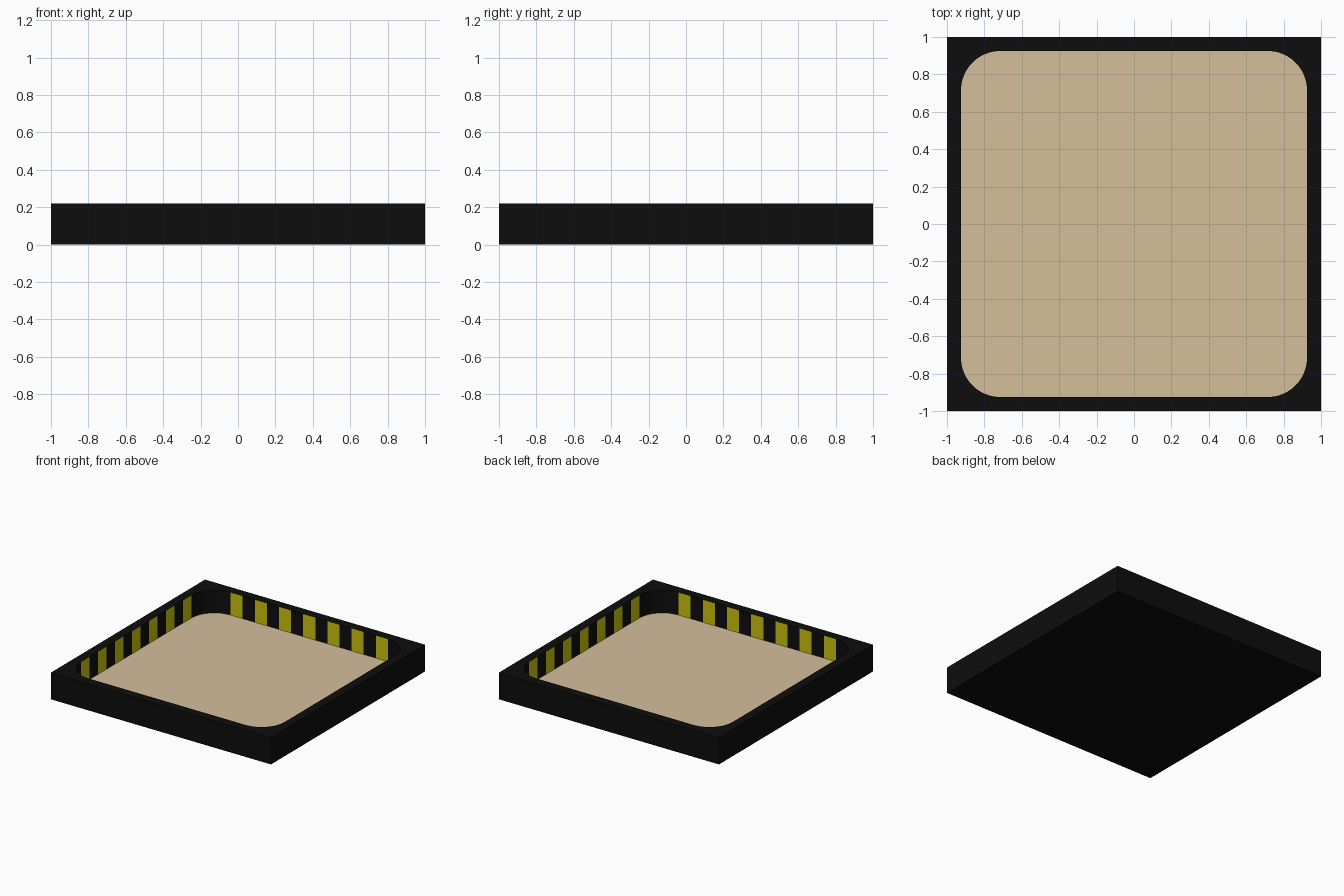
import bpy, bmesh
from math import sin, cos, pi

if "Cube" in bpy.data.objects:
    bpy.data.objects.remove(bpy.data.objects["Cube"])

HALF, HEIGHT = 1.0, 0.22        # outer block
INNER, RADIUS = 0.925, 0.21     # rounded opening
FLOOR_Z = 0.033
ARC, BANDS = 16, 13             # corner segments, stripe bands per wall
CORNERS = [(-1, -1), (1, -1), (1, 1), (-1, 1)]


def material(name, color):
    m = bpy.data.materials.new(name)
    m.diffuse_color = (*color, 1)
    m.use_nodes = True
    m.node_tree.nodes["Principled BSDF"].inputs["Base Color"].default_value = m.diffuse_color
    return m


def make_object(name, bm, mats):
    bmesh.ops.recalc_face_normals(bm, faces=bm.faces[:])
    mesh = bpy.data.meshes.new(name)
    bm.to_mesh(mesh)
    bm.free()
    for m in mats:
        mesh.materials.append(m)
    ob = bpy.data.objects.new(name, mesh)
    bpy.context.collection.objects.link(ob)
    return ob


def opening_outline():
    """Counter-clockwise rounded square; straight runs are cut into bands."""
    c, pts = INNER - RADIUS, []
    for k, (sx, sy) in enumerate(CORNERS):
        for i in range(ARC + 1):
            a = pi + (k + i / ARC) * pi / 2
            pts.append((sx * c + RADIUS * cos(a), sy * c + RADIUS * sin(a)))
        x0, y0 = pts[-1]
        nx, ny = CORNERS[(k + 1) % 4]
        dx, dy = (nx - sx) * c, (ny - sy) * c
        pts += [(x0 + dx * i / BANDS, y0 + dy * i / BANDS) for i in range(1, BANDS)]
    return pts


black = material("black", (0.004, 0.004, 0.004))
yellow = material("yellow", (0.6, 0.55, 0.005))
sand = material("sand", (0.66, 0.52, 0.33))
outline = opening_outline()
total, per_side = len(outline), len(outline) // 4

# Frame: outer block, flat rim and striped inner walls
bm = bmesh.new()
low = [bm.verts.new((x * HALF, y * HALF, 0)) for x, y in CORNERS]
high = [bm.verts.new((x * HALF, y * HALF, HEIGHT)) for x, y in CORNERS]
rim = [bm.verts.new((x, y, HEIGHT)) for x, y in outline]
base = [bm.verts.new((x, y, FLOOR_Z)) for x, y in outline]
bm.faces.new(low[::-1])
for k in range(4):
    n = (k + 1) % 4
    bm.faces.new((low[k], low[n], high[n], high[k]))
    start = k * per_side + ARC // 2
    run = [rim[(start + i) % total] for i in range(per_side + 1)]
    bm.faces.new([high[k], high[n]] + run[::-1])
for j in range(total):
    n = (j + 1) % total
    f = bm.faces.new((rim[j], rim[n], base[n], base[j]))
    band = j % per_side - ARC
    f.material_index = int(band >= 0 and band % 2 == 0)
bm.faces.new(base)
bm.faces.ensure_lookup_table()
bm.faces[-1].material_index = 2
frame = make_object("striped_tray", bm, [black, yellow, sand])

# Smooth rounded inner corners, sharp edges elsewhere
bpy.context.view_layer.objects.active = frame
frame.select_set(True)
bpy.ops.object.shade_smooth_by_angle(angle=pi / 6)
